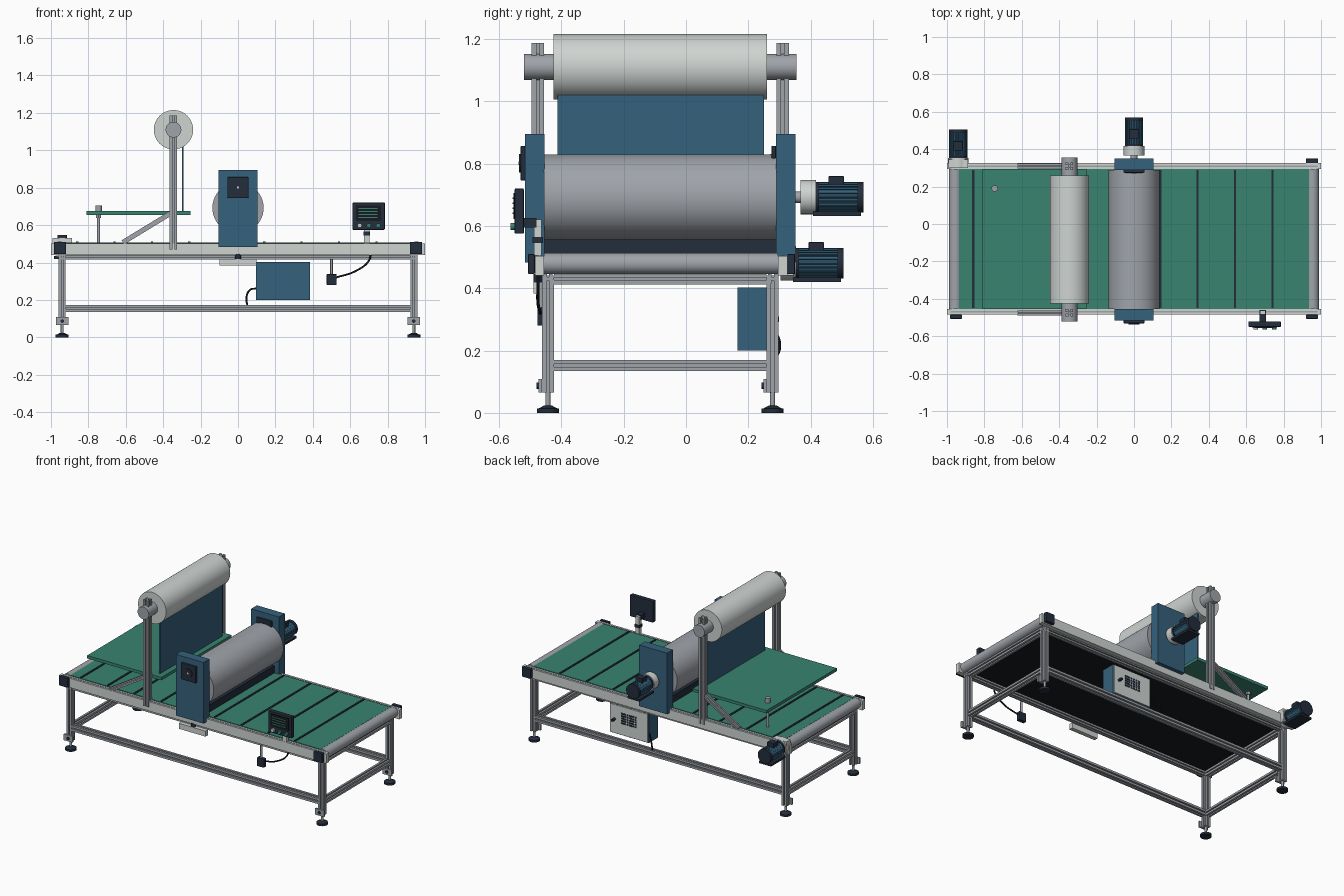
import bpy, bmesh, math
from mathutils import Vector, Matrix

cube = bpy.data.objects.get("Cube")
if cube:
    bpy.data.objects.remove(cube, do_unlink=True)


def material(name, r, g, b):
    m = bpy.data.materials.new(name)
    m.use_nodes = True
    m.diffuse_color = (r, g, b, 1)
    m.node_tree.nodes["Principled BSDF"].inputs["Base Color"].default_value = (r, g, b, 1)
    return m


GREEN = material("belt green", 0.04, 0.23, 0.16)
BLUE = material("machine blue", 0.035, 0.12, 0.2)
NAVY = material("dark navy", 0.017, 0.026, 0.045)
ALU = material("aluminium grey", 0.35, 0.37, 0.4)
LIGHT = material("light grey", 0.62, 0.66, 0.64)
BLACK = material("rubber black", 0.008, 0.01, 0.013)

AXES = {"x": Vector((1, 0, 0)), "y": Vector((0, 1, 0)), "z": Vector((0, 0, 1))}


def finish(name, bm, mat, smooth=False):
    bmesh.ops.recalc_face_normals(bm, faces=bm.faces)
    mesh = bpy.data.meshes.new(name)
    bm.to_mesh(mesh)
    bm.free()
    mesh.materials.append(mat)
    ob = bpy.data.objects.new(name, mesh)
    bpy.context.collection.objects.link(ob)
    if smooth:
        bpy.ops.object.select_all(action="DESELECT")
        ob.select_set(True)
        bpy.context.view_layer.objects.active = ob
        bpy.ops.object.shade_smooth_by_angle(angle=math.radians(35))
    return ob


def box(name, x, y, z, mat, bevel=0):
    """Box from (low, high) ranges along each axis."""
    bm = bmesh.new()
    size = [r[1] - r[0] for r in (x, y, z)]
    mid = [(r[0] + r[1]) / 2 for r in (x, y, z)]
    bmesh.ops.create_cube(bm, size=1, matrix=Matrix.Translation(mid) @ Matrix.Diagonal((*size, 1)))
    if bevel:
        bmesh.ops.bevel(bm, geom=bm.edges[:], offset=bevel, segments=2, affect="EDGES", profile=0.5)
    return finish(name, bm, mat)


def rod(name, a, b, r, mat, sides=32, r2=None):
    """Cylinder or cone between two points."""
    a, b = Vector(a), Vector(b)
    d = b - a
    m = Matrix.Translation((a + b) / 2) @ d.to_track_quat("Z", "Y").to_matrix().to_4x4()
    bm = bmesh.new()
    bmesh.ops.create_cone(bm, cap_ends=True, segments=sides, radius1=r,
                          radius2=r if r2 is None else r2, depth=d.length, matrix=m)
    return finish(name, bm, mat, sides > 8)


def slotted(name, a, b, size, mat=ALU):
    """Square extrusion with a groove along each side."""
    a, b = Vector(a), Vector(b)
    d = b - a
    rot = d.to_track_quat("Z", "Y").to_matrix()
    h, g, depth = size / 2, size * 0.12, size * 0.3
    bm = bmesh.new()
    ring = []
    for k in range(4):
        turn = Matrix.Rotation(k * math.pi / 2, 3, "Z")
        for px, py in ((h, -h), (h, -g), (h - depth, -g), (h - depth, g), (h, g)):
            ring.append(bm.verts.new(a + rot @ (turn @ Vector((px, py, 0)))))
    face = bm.faces.new(ring)
    new = bmesh.ops.extrude_face_region(bm, geom=[face])["geom"]
    bmesh.ops.translate(bm, vec=d, verts=[v for v in new if isinstance(v, bmesh.types.BMVert)])
    return finish(name, bm, mat)


def cable(name, points, r=0.005):
    cu = bpy.data.curves.new(name, "CURVE")
    cu.dimensions = "3D"
    cu.bevel_depth, cu.bevel_resolution, cu.resolution_u = r, 2, 8
    sp = cu.splines.new("BEZIER")
    sp.bezier_points.add(len(points) - 1)
    for bp, p in zip(sp.bezier_points, points):
        bp.co = p
        bp.handle_left_type = bp.handle_right_type = "AUTO"
    cu.materials.append(BLACK)
    bpy.context.collection.objects.link(bpy.data.objects.new(name, cu))


def motor(name, x, y, z):
    """Ribbed motor pointing to +y with gearbox flange at y."""
    rod(name + "_gearbox", (x, y, z), (x, y + 0.05, z), 0.055, LIGHT)
    rod(name + "_body", (x, y + 0.05, z), (x, y + 0.185, z), 0.043, BLUE)
    rod(name + "_fan_cover", (x, y + 0.183, z), (x, y + 0.203, z), 0.049, NAVY)
    rod(name + "_front_ring", (x, y + 0.05, z), (x, y + 0.06, z), 0.049, NAVY)
    for k in range(20):
        t = k * math.pi / 10
        c, s = math.cos(t), math.sin(t)
        rod(name + "_rib", (x + 0.045 * c, y + 0.055, z + 0.045 * s),
            (x + 0.045 * c, y + 0.185, z + 0.045 * s), 0.004, BLUE, 4)
    box(name + "_terminal_box", (x - 0.025, x + 0.025), (y + 0.09, y + 0.14), (z + 0.03, z + 0.068), NAVY, 0.003)
    box(name + "_base", (x - 0.045, x + 0.045), (y + 0.04, y + 0.195), (z - 0.06, z - 0.046), NAVY)


FRONT, BACK = -0.443, 0.278      # leg centre lines
RAIL_F, RAIL_B = -0.47, 0.31     # side rail centre lines

# Legs, feet and foot brackets
for x in (-0.94, 0.94):
    for y in (FRONT, BACK):
        slotted("leg", (x, y, 0.065), (x, y, 0.44), 0.038)
        rod("foot_pad", (x, y, 0), (x, y, 0.014), 0.035, NAVY)
        rod("foot_cone", (x, y, 0.014), (x, y, 0.024), 0.03, NAVY, 32, 0.012)
        rod("foot_stem", (x, y, 0.02), (x, y, 0.07), 0.008, ALU, 16)
        box("foot_bracket", (x - 0.033, x + 0.033), (y - 0.03, y - 0.019), (0.066, 0.108), ALU)
        rod("bracket_bolt", (x, y - 0.036, 0.087), (x, y - 0.03, 0.087), 0.01, NAVY, 16)
    for z in (0.152, 0.43):
        slotted("end_beam", (x, FRONT + 0.019, z), (x, BACK - 0.019, z), 0.036)
for y in (FRONT, BACK):
    slotted("lower_beam", (-0.921, y, 0.155), (0.921, y, 0.155), 0.038)
    slotted("upper_beam", (-0.96, y, 0.43), (0.96, y, 0.43), 0.03)

# Conveyor rails, belt and end rollers
for y in (RAIL_F, RAIL_B):
    box("side_rail", (-1, 1), (y - 0.015, y + 0.015), (0.44, 0.503), LIGHT)
    box("rail_groove", (-0.98, 0.98), (y - 0.004, y + 0.004), (0.503, 0.505), ALU)
box("belt_underside", (-0.93, 0.93), (-0.455, 0.295), (0.447, 0.497), BLACK)
box("belt_top", (-0.936, 0.936), (-0.455, 0.295), (0.497, 0.508), GREEN)
for k in range(9):
    x = -0.86 + 0.2 * k
    box("belt_cleat", (x - 0.006, x + 0.006), (-0.45, 0.29), (0.507, 0.513), NAVY)
for x in (-0.955, 0.955):
    rod("end_roller", (x, -0.455, 0.479), (x, 0.295, 0.479), 0.034, ALU, 48)
for x, y0, y1 in ((-0.952, -0.507, -0.485), (0.952, -0.507, -0.485), (0.952, 0.325, 0.35)):
    box("end_bearing", (x - 0.033, x + 0.033), (y0, y1), (0.445, 0.51), NAVY, 0.004)
motor("belt_motor", -0.94, 0.303, 0.48)
box("belt_motor_mount", (-0.992, -0.888), (0.3, 0.345), (0.44, 0.53), LIGHT)

# Press station with side plates, bearings and roller
rod("press_roller", (0, -0.455, 0.692), (0, 0.29, 0.692), 0.137, ALU, 64)
box("press_bed", (-0.07, 0.07), (-0.455, 0.29), (0.5, 0.557), NAVY)
for y in (-0.485, 0.32):
    box("press_side_plate", (-0.104, 0.104), (y - 0.031, y + 0.031), (0.482, 0.895), BLUE)
    f = y - 0.031
    box("press_bearing", (-0.056, 0.056), (f - 0.015, f), (0.745, 0.857), NAVY, 0.004)
    rod("bearing_ring", (0, f - 0.02, 0.801), (0, f - 0.01, 0.801), 0.03, NAVY)
    rod("bearing_pin", (0, f - 0.022, 0.801), (0, f - 0.01, 0.801), 0.006, LIGHT, 16)
box("front_drip_plate", (-0.1, 0.1), (-0.49, -0.462), (0.383, 0.42), LIGHT)
rod("drip_plate_pin", (0, -0.475, 0.42), (0, -0.475, 0.445), 0.015, NAVY, 16)
rod("press_drive_shaft", (0, 0.35, 0.692), (0, 0.37, 0.692), 0.018, ALU)
motor("press_motor", 0, 0.367, 0.692)

# Supply roll, posts and hanging film
rod("supply_roll", (-0.345, -0.425, 1.11), (-0.345, 0.26, 1.11), 0.105, LIGHT, 64)
rod("supply_shaft", (-0.345, -0.52, 1.11), (-0.345, 0.355, 1.11), 0.042, ALU)
for y in (-0.475, 0.31):
    slotted("supply_post", (-0.345, y, 0.47), (-0.345, y, 1.187), 0.04)
    slotted("table_brace", (-0.615, y, 0.508), (-0.362, y, 0.662), 0.026)
box("film_sheet", (-0.3, -0.292), (-0.413, 0.25), (0.672, 1.1), BLUE)

# Feed table and its adjusting screw
box("feed_table", (-0.81, -0.255), (-0.455, 0.295), (0.655, 0.675), GREEN)
rod("table_screw", (-0.745, 0.19, 0.508), (-0.745, 0.19, 0.7), 0.008, ALU, 16)
rod("table_nut_low", (-0.745, 0.19, 0.637), (-0.745, 0.19, 0.655), 0.016, ALU, 6)
rod("table_knob", (-0.745, 0.19, 0.675), (-0.745, 0.19, 0.705), 0.017, ALU, 24)

# Operator screen on a short post
box("screen_post", (0.675, 0.703), (-0.488, -0.463), (0.505, 0.62), LIGHT)
box("screen_clamp", (0.671, 0.707), (-0.492, -0.459), (0.545, 0.565), NAVY)
box("screen_arm", (0.672, 0.706), (-0.525, -0.48), (0.595, 0.625), NAVY)
box("screen_housing", (0.612, 0.785), (-0.55, -0.52), (0.575, 0.72), NAVY, 0.004)
box("screen_glass", (0.632, 0.765), (-0.554, -0.549), (0.622, 0.705), BLACK)
for k in range(4):
    z = 0.638 + 0.016 * k
    box("screen_line", (0.645, 0.745), (-0.556, -0.553), (z, z + 0.005), GREEN)
for x, mat in ((0.65, LIGHT), (0.7, GREEN), (0.75, GREEN)):
    rod("screen_button", (x, -0.563, 0.598), (x, -0.548, 0.598), 0.012, mat, 16)

# Sensor box with its cable
rod("sensor_stem", (0.5, -0.465, 0.33), (0.5, -0.465, 0.42), 0.007, ALU, 16)
box("sensor_box", (0.474, 0.527), (-0.477, -0.45), (0.28, 0.338), NAVY, 0.003)
cable("sensor_cable", [(0.525, -0.467, 0.32), (0.63, -0.475, 0.355), (0.7, -0.475, 0.41), (0.71, -0.475, 0.445)])

# Control cabinet with vented back door
box("control_cabinet", (0.095, 0.385), (0.165, 0.262), (0.2, 0.402), BLUE)
box("cabinet_door", (0.1, 0.38), (0.262, 0.27), (0.205, 0.397), LIGHT)
for i in range(6):
    for j in range(5):
        x, z = 0.18 + 0.02 * i, 0.28 + 0.016 * j
        box("door_vent", (x, x + 0.016), (0.269, 0.272), (z, z + 0.011), NAVY)
rod("door_knob", (0.345, 0.268, 0.3), (0.345, 0.298, 0.3), 0.009, NAVY, 16)
cable("cabinet_cable", [(0.1, 0.25, 0.262), (0.06, 0.29, 0.25), (0.045, 0.3, 0.21), (0.05, 0.285, 0.17)])
